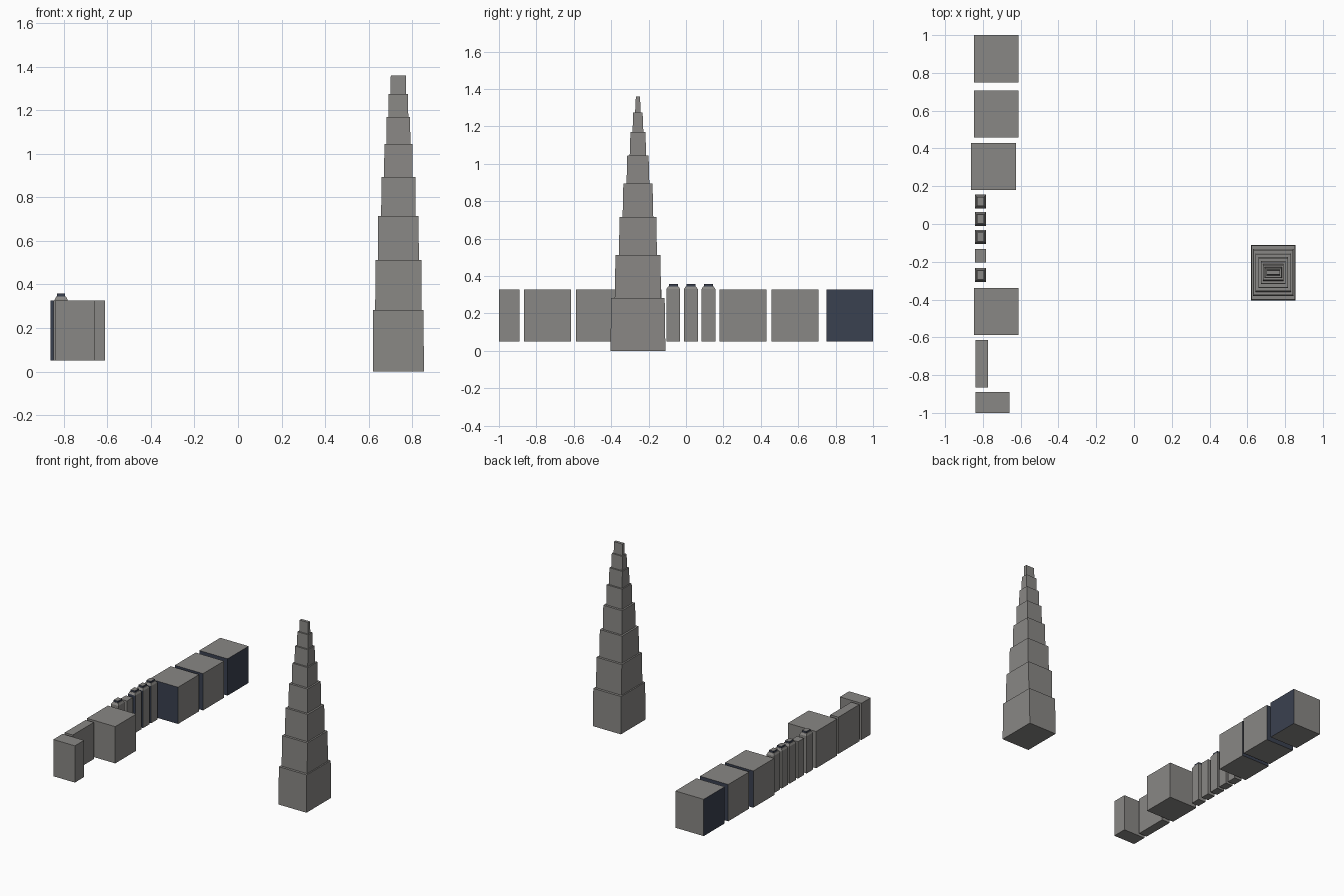
import bpy, bmesh
from mathutils import Vector

if "Cube" in bpy.data.objects:
    bpy.data.objects.remove(bpy.data.objects["Cube"])


def material(name, rgb):
    m = bpy.data.materials.new(name)
    m.diffuse_color = (*rgb, 1)
    m.use_nodes = True
    m.node_tree.nodes["Principled BSDF"].inputs["Base Color"].default_value = m.diffuse_color
    return m


STONE = material("stone grey", (0.25, 0.243, 0.232))
NAVY = material("dark navy", (0.042, 0.052, 0.08))
DIRS = {"+x": Vector((1, 0, 0)), "-x": Vector((-1, 0, 0)),
        "+y": Vector((0, 1, 0)), "-y": Vector((0, -1, 0))}


def stack(name, cx, cy, rings, navy=(), cap_z=None):
    """Closed solid through rectangular rings (half x, half y, z)."""
    bm = bmesh.new()
    loops = []
    for hx, hy, z in rings:
        loops.append([bm.verts.new((cx + sx * hx, cy + sy * hy, z))
                      for sx, sy in ((-1, -1), (1, -1), (1, 1), (-1, 1))])
    for a, b in zip(loops, loops[1:]):
        for i in range(4):
            j = (i + 1) % 4
            bm.faces.new((a[i], a[j], b[j], b[i]))
    bm.faces.new(loops[0][::-1])
    bm.faces.new(loops[-1])
    bm.normal_update()
    # navy on upright faces by direction, or on the sides of a cap
    for f in bm.faces:
        upright = abs(f.normal.z) < 0.2
        if any(f.normal.dot(DIRS[d]) > 0.9 for d in navy):
            f.material_index = 1
        if cap_z and upright and f.calc_center_median().z > cap_z:
            f.material_index = 1
    me = bpy.data.meshes.new(name)
    bm.to_mesh(me)
    bm.free()
    me.materials.append(STONE)
    me.materials.append(NAVY)
    ob = bpy.data.objects.new(name, me)
    bpy.context.collection.objects.link(ob)


# Stepped tower: each tier is a slightly tapering block
heights = (0, 0.283, 0.512, 0.715, 0.895, 1.045, 1.17, 1.275, 1.36)
half_x = (0.117, 0.1065, 0.094, 0.079, 0.0655, 0.055, 0.0455, 0.036)
half_y = (0.147, 0.124, 0.102, 0.082, 0.061, 0.044, 0.029, 0.015)
tiers = []
for i, (hx, hy) in enumerate(zip(half_x, half_y)):
    tiers += [(hx, hy, heights[i]), (hx - 0.001, hy - 0.004, heights[i + 1])]
stack("stepped_tower", 0.737, -0.257, tiers)

# Row of plain blocks: name, x range, y range, navy sides
LOW, HIGH = 0.05, 0.327
blocks = [
    ("end_block", -0.84, -0.66, -1.0, -0.89, ()),
    ("thin_block", -0.84, -0.772, -0.865, -0.615, ()),
    ("near_block", -0.848, -0.612, -0.588, -0.338, ()),
    ("middle_block", -0.862, -0.626, 0.18, 0.43, ("-y", "+y")),
    ("far_block", -0.848, -0.612, 0.458, 0.708, ("-y", "+y")),
    ("last_block", -0.848, -0.612, 0.75, 1.0, ("-x", "+x", "-y")),
    ("small_plain_block", -0.842, -0.784, -0.203, -0.132, ()),
]
for name, x0, x1, y0, y1, navy in blocks:
    hx, hy = (x1 - x0) / 2, (y1 - y0) / 2
    stack(name, (x0 + x1) / 2, (y0 + y1) / 2,
          [(hx, hy, LOW), (hx, hy, HIGH)], navy)

# Small pillars with a bevelled shoulder and a low cap
for cy in (-0.27, -0.068, 0.026, 0.12):
    stack("capped_pillar", -0.813, cy,
          [(0.03, 0.037, LOW), (0.03, 0.037, 0.33),
           (0.022, 0.027, 0.345), (0.018, 0.024, 0.345),
           (0.018, 0.024, 0.358)],
          ("-y",) if cy > -0.1 else (), 0.347)
